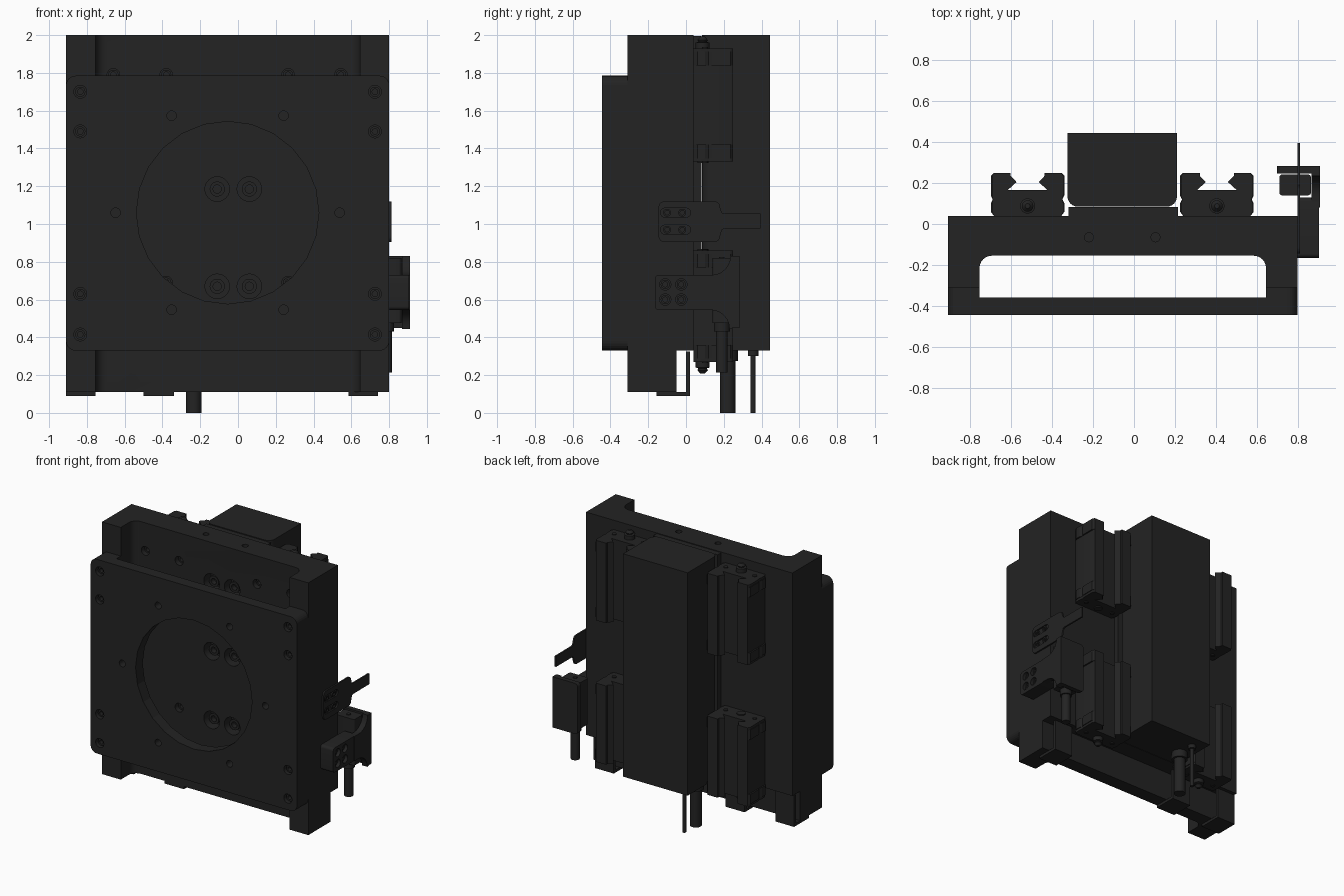
import bpy, bmesh, math

if "Cube" in bpy.data.objects:
    bpy.data.objects.remove(bpy.data.objects["Cube"])

dark = bpy.data.materials.new("dark_metal")
dark.diffuse_color = (0.017, 0.017, 0.017, 1)
dark.use_nodes = True
dark.node_tree.nodes["Principled BSDF"].inputs["Base Color"].default_value = dark.diffuse_color
PLACE = {"x": lambda u, v, w: (w, u, v), "y": lambda u, v, w: (u, w, v), "z": lambda u, v, w: (u, v, w)}


def skin(bm, rings, axis):
    """Join rings of (u, v, w) points into a capped solid."""
    loops = [[bm.verts.new(PLACE[axis](*p)) for p in r] for r in rings]
    faces = [bm.faces.new(loops[0]), bm.faces.new(loops[-1])]
    n = len(loops[0])
    for a, b in zip(loops, loops[1:]):
        faces += [bm.faces.new((a[i], a[(i + 1) % n], b[(i + 1) % n], b[i])) for i in range(n)]
    bmesh.ops.recalc_face_normals(bm, faces=faces)


def prism(bm, pts, axis, a, b):
    skin(bm, [[(u, v, w) for u, v in pts] for w in (a, b)], axis)


def box(bm, x0, x1, y0, y1, z0, z1):
    prism(bm, [(x0, y0), (x1, y0), (x1, y1), (x0, y1)], "z", z0, z1)


def rod(bm, axis, u, v, steps, n=24):
    """Turned solid: steps are (position along axis, radius)."""
    skin(bm, [[(u + r * math.cos(math.tau * i / n), v + r * math.sin(math.tau * i / n), w)
               for i in range(n)] for w, r in steps], axis)


def arc(cx, cy, r, a0, a1, n=6):
    return [(cx + r * math.cos(math.radians(a0 + (a1 - a0) * i / n)),
             cy + r * math.sin(math.radians(a0 + (a1 - a0) * i / n))) for i in range(n + 1)]


def rrect(u0, u1, v0, v1, r):
    return (arc(u1 - r, v1 - r, r, 0, 90) + arc(u0 + r, v1 - r, r, 90, 180)
            + arc(u0 + r, v0 + r, r, 180, 270) + arc(u1 - r, v0 + r, r, 270, 360))


def make(name, bm, cutter=None):
    me = bpy.data.meshes.new(name)
    bm.to_mesh(me)
    ob = bpy.data.objects.new(name, me)
    bpy.context.collection.objects.link(ob)
    if cutter:
        cut = make("cutter", cutter)
        mod = ob.modifiers.new("cut", "BOOLEAN")
        mod.object, mod.operation, mod.solver = cut, "DIFFERENCE", "EXACT"
        bpy.context.view_layer.update()
        ob.data = bpy.data.meshes.new_from_object(ob.evaluated_get(bpy.context.evaluated_depsgraph_get()))
        ob.modifiers.clear()
        bpy.data.objects.remove(cut)
    ob.data.materials.clear()
    ob.data.materials.append(dark)
    return ob


def socket_screw(bm, axis, u, v, front, back, r):
    mid = front + (back - front) * 0.6
    rod(bm, axis, u, v, [(back, r), (front, r), (front, r * .55), (mid, r * .55)], 18)


L, R, IL, IR = -0.91, 0.80, -0.755, 0.645      # frame sides and pocket sides
CARRIAGE_X = (-0.52, 0.405)
CARRIAGE_Z = ((0.27, 0.86), (1.33, 1.93))

# channel-shaped main frame with fastener holes
bm, cut, screws = bmesh.new(), bmesh.new(), bmesh.new()
prism(bm, [(L, -.31), (IL, -.31)] + arc(IL + .06, -.215, .06, 180, 90)
      + arc(IR - .06, -.215, .06, 90, 0) + [(IR, -.31), (R, -.31), (R, .04), (L, .04)], "z", .11, 2)
box(cut, -1, 1, -.05, .2, 0, .33)
for x in (-.11, .06):
    for z in (.67, 1.185, 1.70):
        rod(cut, "y", x, z, [(-.3, .065), (-.07, .065)])
        socket_screw(screws, "y", x, z, -.13, -.065, .04)
for cx in CARRIAGE_X:
    for z in (.41, .69, 1.47, 1.79):
        for x in (cx - .14, cx + .14):
            rod(cut, "y", x, z, [(-.3, .033), (-.06, .033)])
            socket_screw(screws, "y", x, z, -.125, -.055, .027)
for x in (-.22, .105):
    rod(cut, "z", x, -.065, [(1.92, .022), (2.1, .022)])
make("main_frame", bm, cut)
make("frame_screws", screws)

# front plate: back channel, faceted centre opening, bolt holes
bm, cut, screws = bmesh.new(), bmesh.new(), bmesh.new()
prism(bm, rrect(L, R, .33, 1.785, .05), "y", -.445, -.31)
box(cut, IL, IR, -.36, -.2, 0, 2.2)
make_plate = make("front_plate", bm, cut)
bm.clear()
bm.from_mesh(make_plate.data)
bpy.data.objects.remove(make_plate)
cut = bmesh.new()
rod(cut, "y", -.055, 1.06, [(-.6, .483), (-.3, .483)], 24)
for i in range(6):
    a = math.radians(60 * i)
    rod(cut, "y", -.055 + .593 * math.cos(a), 1.06 + .593 * math.sin(a), [(-.6, .025), (-.3, .025)])
for x in (-.835, .725):
    for z in (.415, .63, 1.49, 1.70):
        rod(cut, "y", x, z, [(-.6, .034), (-.38, .034)])
        socket_screw(screws, "y", x, z, -.425, -.375, .027)
make("front_plate", bm, cut)
make("front_plate_screws", screws)

# angled stop tabs along the bottom edge
bm = bmesh.new()
for x0, x1 in ((L, IL), (-.5, -.34), (.585, .74)):
    prism(bm, [(-.155, .09), (.02, .09), (.02, .325), (0, .325), (0, .11), (-.155, .11)], "x", x0, x1)
make("bottom_tabs", bm)

# four guide carriages with jaws open to the back
jaw = [(.165, .04), (.18, .06), (.18, .10), (.17, .12), (.18, .14), (.18, .235), (.165, .25),
       (.083, .25), (.083, .235), (.054, .205), (.098, .165)]


def jaw_outline(cx, s):
    half = [(min(u, .18 * s) if u > .12 else u, v) for u, v in jaw]
    return [(cx + u, v) for u, v in half] + [(cx - u, v) for u, v in reversed(half)]


for cx, side in zip(CARRIAGE_X, ("left", "right")):
    for (z0, z1), level in zip(CARRIAGE_Z, ("lower", "upper")):
        bm = bmesh.new()
        for a, b, s in ((z0, z0 + .018, .97), (z0 + .018, z0 + .09, 1), (z0 + .09, z1 - .09, .94),
                        (z1 - .09, z1 - .018, 1), (z1 - .018, z1, .97)):
            prism(bm, jaw_outline(cx, s), "z", a, b)
        end, d = (z0, -1) if level == "lower" else (z1, 1)
        # grease fitting on the outer end, flat plug on the inner end
        rod(bm, "z", cx, .088, [(end - d * .01, .037), (end + d * .03, .037), (end + d * .034, .022),
                                (end + d * .044, .028), (end + d * .062, .012)])
        inner = z1 if level == "lower" else z0
        rod(bm, "z", cx, .09, [(inner + d * .01, .03), (inner - d * .008, .03)])
        for e, k in ((z0, -1), (z1, 1)):
            for x in (cx - .12, cx + .12):
                rod(bm, "z", x, .1, [(e - k * .01, .016), (e + k * .006, .016)], 12)
        make(f"carriage_{level}_{side}", bm)

# motor coil box, its mounting strip and two cables
bm = bmesh.new()
box(bm, -.32, .215, .035, .082, .33, 1.995)
make("motor_mount_strip", bm)
bm = bmesh.new()
prism(bm, [(.21, .445), (-.325, .445)] + arc(-.275, .135, .05, 180, 270)
      + arc(.16, .135, .05, 270, 360), "z", .33, 2)
make("motor_box", bm)
bm = bmesh.new()
rod(bm, "z", -.235, .22, [(.34, .056), (.275, .056), (.275, .041), (0, .041)])
rod(bm, "z", -.235, .355, [(.34, .028), (.30, .028), (.30, .014), (0, .014)], 16)
make("motor_cables", bm)

# thin flag bracket on the right side
bm, cut, screws = bmesh.new(), bmesh.new(), bmesh.new()
prism(bm, arc(-.115, .935, .03, 270, 180) + arc(-.115, 1.09, .03, 180, 90) + arc(.15, 1.09, .03, 90, 0)
      + [(.19, 1.06), (.205, 1.055), (.395, 1.055), (.395, .975), (.205, .975), (.19, .97)]
      + arc(.15, .935, .03, 0, -90), "x", R, .812)
for z in (.97, 1.06):
    prism(cut, rrect(-.135, .025, z - .024, z + .024, .0235), "x", .7, .9)
    for y in (-.1, -.02):
        socket_screw(screws, "x", y, z, .81, .79, .021)
make("flag_bracket", bm, cut)
make("flag_screws", screws)

# sensor bracket: mounting block, flared side plate, rear flange
bm, cut, screws = bmesh.new(), bmesh.new(), bmesh.new()
prism(bm, rrect(-.165, .13, .545, .73, .02), "x", R, .905)
for y in (-.11, -.025):
    for z in (.6, .68):
        rod(cut, "x", y, z, [(.86, .03), (1, .03)])
        socket_screw(screws, "x", y, z, .885, .855, .024)
make("sensor_bracket_block", bm, cut)
make("sensor_screws", screws)
bm = bmesh.new()
prism(bm, [(.08, .545)] + arc(.13, .445, .1, 90, 0) + [(.25, .45), (.283, .45), (.283, .83), (.235, .83)]
      + arc(.135, .83, .1, 0, -90) + [(.08, .73)], "x", .868, .91)
prism(bm, rrect(.70, .90, .45, .83, .025), "y", .248, .283)
make("sensor_bracket_plate", bm)

# sensor head and cable
bm = bmesh.new()
prism(bm, rrect(.71, .865, .14, .242, .015), "z", .475, .82)
rod(bm, "z", .785, .19, [(.6, .042), (.43, .042), (.43, .031), (.215, .031)])
rod(bm, "z", .785, .19, [(.81, .015), (.826, .015)], 12)
make("sensor_head", bm)

# smooth rounded faces, keep edges sharp
for ob in bpy.context.scene.objects:
    ob.select_set(True)
    bpy.context.view_layer.objects.active = ob
bpy.ops.object.shade_smooth_by_angle(angle=math.radians(25))
bpy.data.objects["front_plate"].data.shade_flat()
